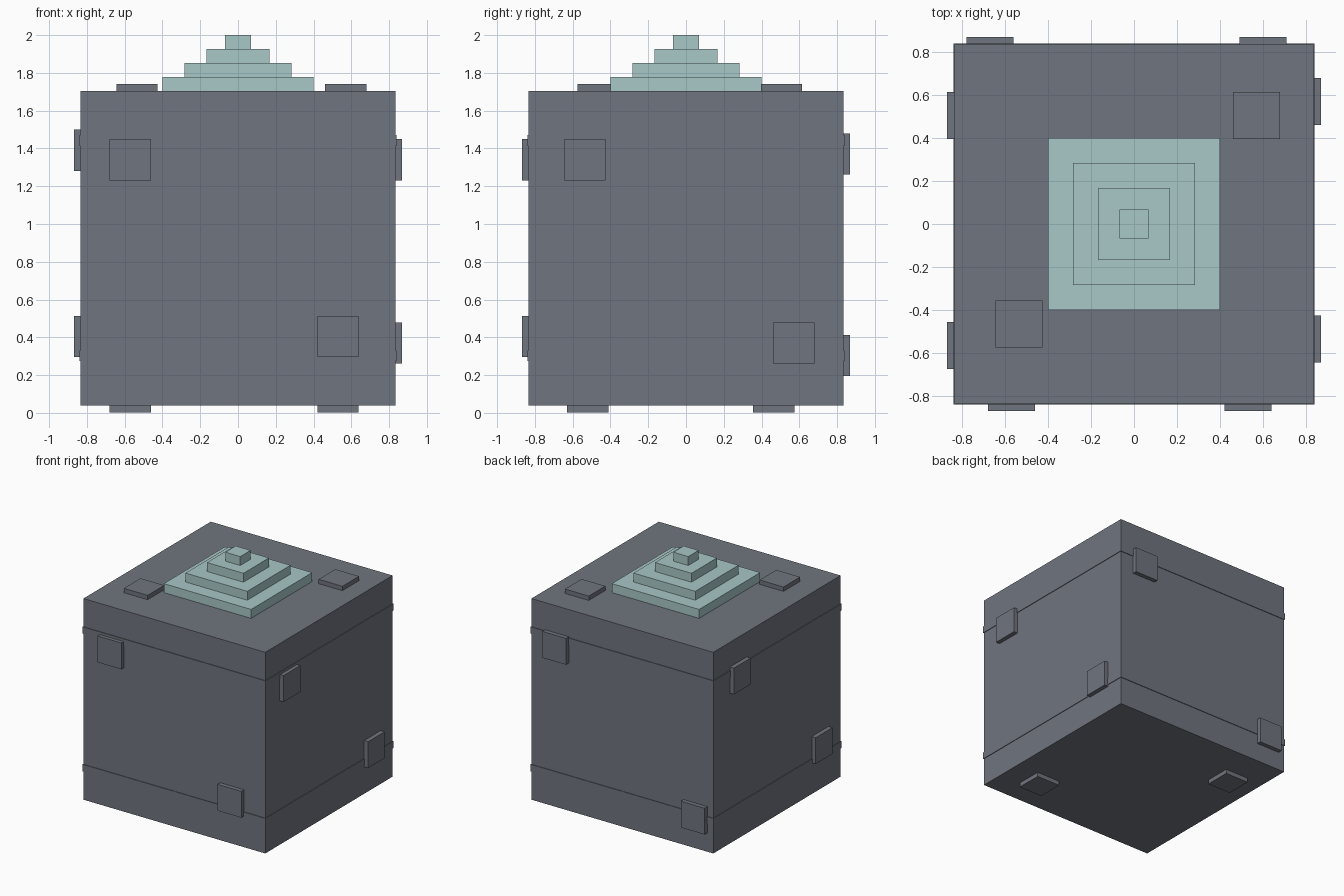
import bpy
import bmesh
from mathutils import Matrix, Vector

default = bpy.data.objects.get("Cube")
if default:
    bpy.data.objects.remove(default, do_unlink=True)


def make_material(name, colour):
    mat = bpy.data.materials.new(name)
    mat.use_nodes = True
    mat.diffuse_color = (*colour, 1)
    bsdf = next(n for n in mat.node_tree.nodes if n.type == 'BSDF_PRINCIPLED')
    bsdf.inputs["Base Color"].default_value = (*colour, 1)
    return mat


slate = make_material("slate grey", (0.162, 0.178, 0.209))
aqua = make_material("pale aqua", (0.392, 0.578, 0.571))


def box(name, centre, size, mat):
    mesh = bpy.data.meshes.new(name)
    bm = bmesh.new()
    bmesh.ops.create_cube(bm, size=1, matrix=Matrix.Diagonal((*size, 1)))
    bm.to_mesh(mesh)
    bm.free()
    mesh.materials.append(mat)
    obj = bpy.data.objects.new(name, mesh)
    obj.location = centre
    bpy.context.collection.objects.link(obj)
    return obj


HALF = 0.833      # half width of the block
MID = 0.871       # height of the block's centre
PAD = 0.218       # pad width
THICK = 0.036     # how far a pad stands out
SINK = 0.02       # how far a pad is set into the block

# Main block
box("block", (0, 0, MID), (HALF * 2, HALF * 2, HALF * 2), slate)

# Thin bands wrapped around the block
for name, z in (("lower_band", 0.303), ("upper_band", 1.442)):
    width = HALF * 2 + 0.01
    box(name, (0, 0, z), (width, width, 0.057), slate)

# Two square pads per side: axis, direction, then the two in-plane centres
pads = {
    "front": (1, -1, (-0.57, 1.34), (0.53, 0.405)),
    "back": (1, 1, (0.6, 1.37), (-0.67, 0.303)),
    "left": (0, 1, (-0.535, 1.34), (0.57, 0.37)),
    "right": (0, -1, (0.505, 1.39), (-0.565, 0.405)),
    "top": (2, 1, (-0.535, -0.465), (0.57, 0.505)),
    "bottom": (2, -1, (0.53, -0.52), (-0.57, 0.465)),
}
for side, (axis, sign, *spots) in pads.items():
    for number, spot in enumerate(spots, 1):
        centre = list(spot)
        offset = sign * (HALF + (THICK - SINK) / 2)
        centre.insert(axis, offset + (MID if axis == 2 else 0))
        size = Vector((PAD, PAD, PAD))
        size[axis] = THICK + SINK
        box(f"{side}_pad_{number}", centre, size, slate)

# Stepped pyramid on top
bottom = MID + HALF
step = (2 - bottom) / 4
for level, half in enumerate((0.4, 0.283, 0.167, 0.068)):
    z = bottom + step * (level + 0.5)
    box(f"pyramid_step_{level + 1}", (0, 0, z), (half * 2, half * 2, step), aqua)
